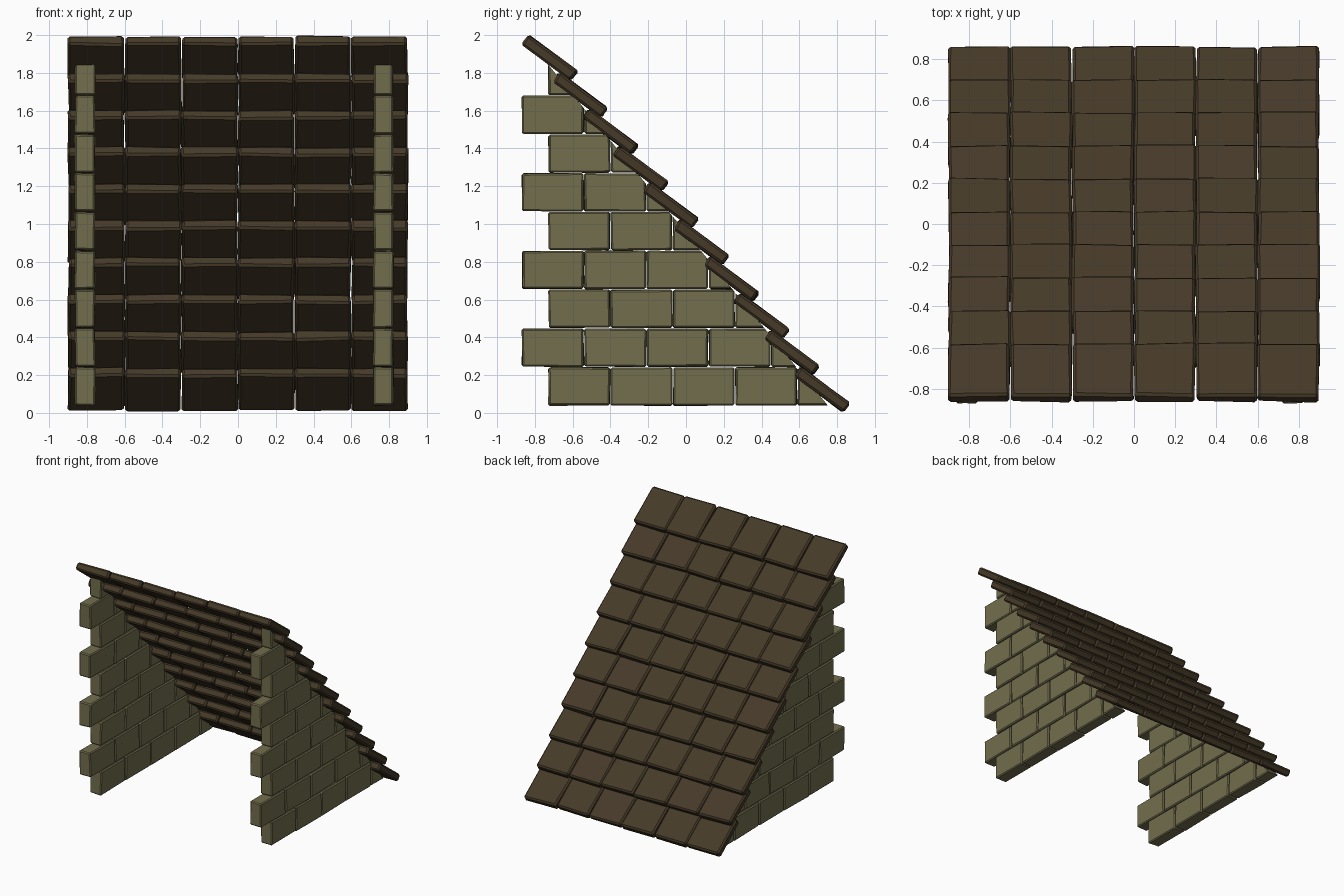
import bpy, bmesh, random
from math import radians
from mathutils import Matrix, Vector

if "Cube" in bpy.data.objects:
    bpy.data.objects.remove(bpy.data.objects["Cube"])

random.seed(7)


def material(name, rgb):
    m = bpy.data.materials.new(name)
    m.diffuse_color = (*rgb, 1)
    m.use_nodes = True
    m.node_tree.nodes["Principled BSDF"].inputs["Base Color"].default_value = m.diffuse_color
    return m


def add_block(bm, size, matrix, jitter, bevel):
    """Box with slightly uneven corners and chipped (bevelled) edges."""
    verts = bmesh.ops.create_cube(bm, size=1)["verts"]
    for v in verts:
        v.co = Vector([c * s + random.uniform(-j, j)
                       for c, s, j in zip(v.co, size, jitter)])
        v.co = matrix @ v.co
    edges = list({e for v in verts for e in v.link_edges})
    bmesh.ops.bevel(bm, geom=edges, offset=bevel, segments=1, affect='EDGES')


def finish(bm, name, mat):
    bmesh.ops.recalc_face_normals(bm, faces=bm.faces)
    me = bpy.data.meshes.new(name)
    bm.to_mesh(me)
    bm.free()
    me.materials.append(mat)
    ob = bpy.data.objects.new(name, me)
    bpy.context.collection.objects.link(ob)
    return ob


brick_mat = material("stone", (0.17, 0.155, 0.075))
tile_mat = material("dark_wood", (0.06, 0.042, 0.021))

# Roof: ten overlapping rows of six shingles, each lying flatter than the slope
ROWS, COLS = 10, 6
STEP = Vector((0, 0.160, -0.195))
FIRST = Vector((0, -0.720, 1.879))
TILT = Matrix.Rotation(radians(-36.5), 4, 'X')
for r in range(ROWS):
    bm = bmesh.new()
    for c in range(COLS):
        pos = FIRST + STEP * r + Vector(((c - 2.5) * 0.3, 0, 0))
        add_block(bm, (0.297, 0.322, 0.062), Matrix.Translation(pos) @ TILT,
                  (0.006, 0.006, 0.004), 0.012)
    finish(bm, f"shingle_row_{r + 1}", tile_mat)

# Side walls: staggered brick courses cut along the roof line
COURSE, PITCH = 0.2055, 0.33
cut_normal = Vector((0, 0.195, 0.160)).normalized()
cut_point = FIRST + Vector((0, -0.01, -0.035))
for name, x in (("left_wall", -0.81), ("right_wall", 0.77)):
    bm = bmesh.new()
    for r in range(9):
        z = 0.14 + r * COURSE
        y = (-0.87 if r % 2 else -0.73) + PITCH / 2
        while True:
            near_corner = Vector((0, y - PITCH / 2, z - COURSE / 2))
            if (near_corner - cut_point).dot(cut_normal) > -0.02:
                break
            add_block(bm, (0.104, 0.324, 0.2), Matrix.Translation((x, y, z)),
                      (0.004, 0.004, 0.003), 0.008)
            y += PITCH
    bmesh.ops.bisect_plane(bm, geom=bm.verts[:] + bm.edges[:] + bm.faces[:],
                           plane_co=cut_point, plane_no=cut_normal,
                           clear_outer=True)
    bmesh.ops.holes_fill(bm, edges=[e for e in bm.edges if e.is_boundary])
    finish(bm, name, brick_mat)
